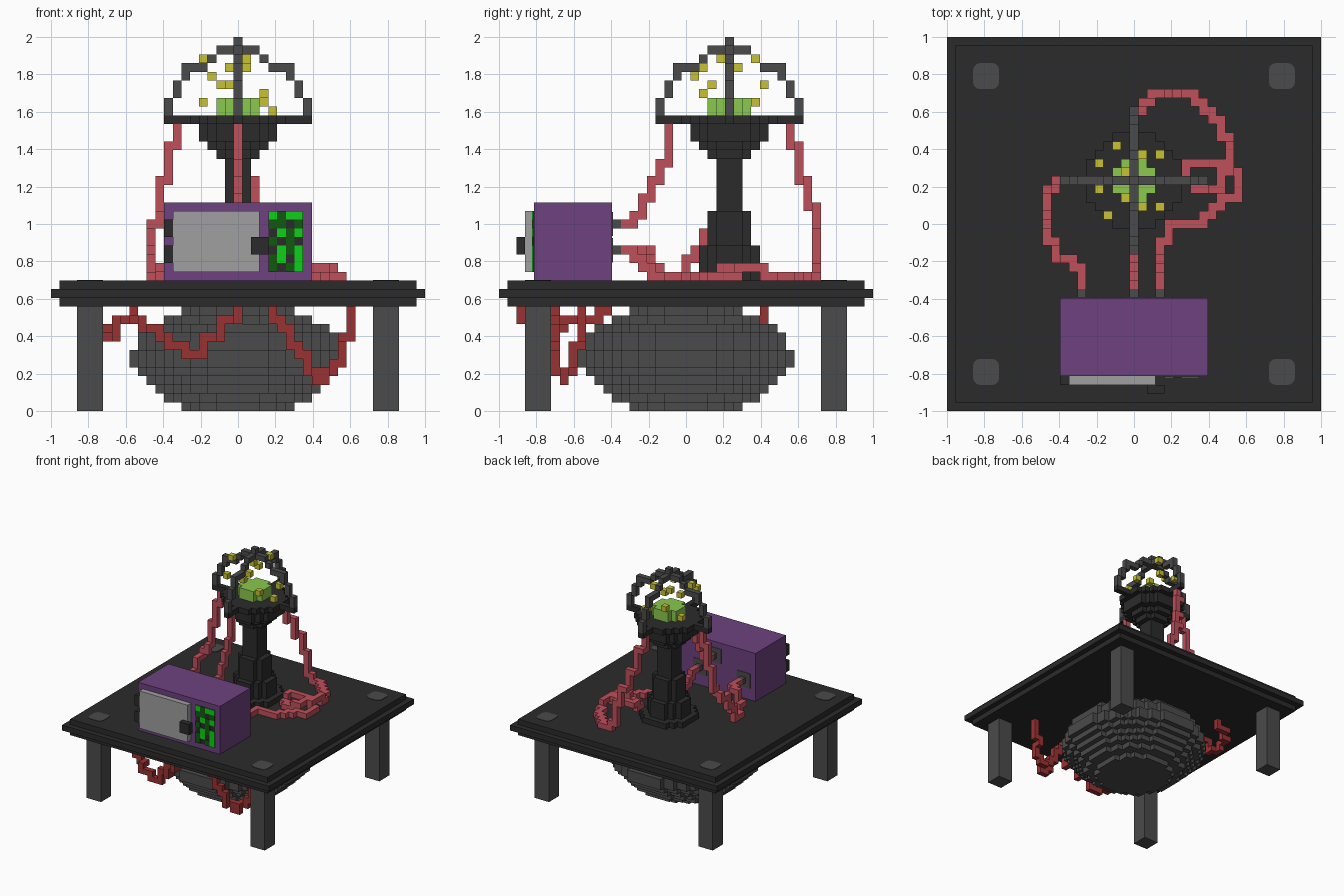
import bpy, bmesh
from mathutils import Vector

if "Cube" in bpy.data.objects:
    bpy.data.objects.remove(bpy.data.objects["Cube"])

V = 2 / 43  # edge of one cube; the whole model sits on this grid


def material(name, r, g, b):
    m = bpy.data.materials.new(name)
    m.diffuse_color = (r, g, b, 1)
    m.use_nodes = True
    m.node_tree.nodes["Principled BSDF"].inputs["Base Color"].default_value = m.diffuse_color
    return m


BLACK = material("black", 0.024, 0.024, 0.024)
GREY = material("grey", 0.07, 0.07, 0.07)
PURPLE = material("purple", 0.155, 0.053, 0.215)
SILVER = material("silver", 0.35, 0.35, 0.35)
BRIGHT = material("bright green", 0.005, 0.62, 0.01)
DARKGREEN = material("dark green", 0.005, 0.1, 0.005)
LIME = material("lime", 0.26, 0.58, 0.08)
YELLOW = material("yellow", 0.58, 0.54, 0.035)
RED = material("light red", 0.52, 0.08, 0.105)
DARKRED = material("dark red", 0.32, 0.032, 0.032)


def finish(name, bm, mat):
    bmesh.ops.recalc_face_normals(bm, faces=bm.faces)
    me = bpy.data.meshes.new(name)
    bm.to_mesh(me)
    bm.free()
    me.materials.append(mat)
    ob = bpy.data.objects.new(name, me)
    bpy.context.collection.objects.link(ob)
    return ob


def box(name, lo, hi, mat, round_corners=0):
    """Box between two corners in grid units."""
    bm = bmesh.new()
    bmesh.ops.create_cube(bm, size=1)
    for v in bm.verts:
        v.co = Vector([(l + h) / 2 + c * (h - l) for l, h, c in zip(lo, hi, v.co)]) * V
    if round_corners:
        up = [e for e in bm.edges if abs((e.verts[0].co - e.verts[1].co).normalized().z) > 0.9]
        bmesh.ops.bevel(bm, geom=up, offset=round_corners * V, segments=3,
                        profile=0.5, affect='EDGES')
    return finish(name, bm, mat)


def voxels(name, cells, mat):
    """Skin a set of grid cells, outer faces only."""
    cells = set(cells)
    bm = bmesh.new()
    for c in cells:
        for axis in range(3):
            for s in (-1, 1):
                n = list(c)
                n[axis] += s
                if tuple(n) in cells:
                    continue
                ring = []
                for a, b in ((-1, -1), (1, -1), (1, 1), (-1, 1)):
                    p = [0, 0, 0]
                    p[axis], p[(axis + 1) % 3], p[(axis + 2) % 3] = s, a * s, b
                    ring.append(bm.verts.new([(c[k] + p[k] / 2 + (0.5 if k == 2 else 0)) * V
                                              for k in range(3)]))
                bm.faces.new(ring)
    me_ob = None
    bm.normal_update()
    me = bpy.data.meshes.new(name)
    bm.to_mesh(me)
    bm.free()
    me.materials.append(mat)
    me_ob = bpy.data.objects.new(name, me)
    bpy.context.collection.objects.link(me_ob)
    return me_ob


def disc(n, cy, k):
    r = range(-n, n + 1)
    return {(i, cy + j, k) for i in r for j in r if i * i + j * j <= (n + 0.5) ** 2}


def cable(name, pts, mat):
    """Cable of cubes stepping along a polyline of grid cells."""
    cells = {pts[0]}
    for p, q in zip(pts, pts[1:]):
        c = list(p)
        steps = 2 * max(abs(b - a) for a, b in zip(p, q))
        for t in range(1, steps + 1):
            target = [round(a + (b - a) * t / steps) for a, b in zip(p, q)]
            for axis in (0, 1, 2):  # one axis at a time keeps faces touching
                c[axis] = target[axis]
                cells.add(tuple(c))
    voxels(name, cells, mat)


# Table: three slabs, the middle one wider
for k, h in ((12, 20.5), (13, 21.5), (14, 20.5)):
    box("table_slab", (-h, -h, k), (h, h, k + 1), BLACK)
for sx in (-17, 17):
    for sy in (-17, 17):
        box("table_leg", (sx - 1.5, sy - 1.5, 0), (sx + 1.5, sy + 1.5, 12), GREY)
        box("leg_cap", (sx - 1.5, sy - 1.5, 14.95), (sx + 1.5, sy + 1.5, 15.08), GREY, 0.8)

# Round tank under the table
tank = set()
for k, n in enumerate((6, 8, 9, 10, 11, 12, 12, 11, 11, 10, 8, 6)):
    tank |= disc(n, 0, k)
voxels("tank", tank, GREY)

# Pedestal with flared head and cross arms
CY = 5
pedestal = set()
for k, n in zip(range(15, 34), [4] + [3] * 3 + [2] * 4 + [1] * 6 + [2, 3, 4, 4, 5]):
    pedestal |= disc(n, CY, k)
for t in range(-8, 9):
    pedestal |= {(t, CY, 33), (0, CY + t, 33)}
voxels("pedestal", pedestal, BLACK)

# Cage: two crossing arches, given as (height, inner, outer)
cage = set()
for k, a, b in ((34, 8, 8), (35, 8, 8), (36, 7, 7), (37, 7, 7), (38, 6, 6),
                (39, 4, 6), (40, 3, 3), (41, 0, 2), (42, 0, 0)):
    for t in range(a, b + 1):
        for s in (-t, t):
            cage |= {(s, CY, k), (0, CY + s, k)}
voxels("cage", cage, GREY)

# Glowing core and sparks
voxels("core", disc(2, CY, 34) | disc(2, CY, 35), LIME)
voxels("sparks", [(-4, 4, 40), (-3, 1, 38), (3, 2, 36), (-1, 6, 39), (1, 8, 40), (3, 8, 35),
                  (-4, 7, 35), (-2, 9, 37), (-1, 3, 37), (1, 2, 39), (4, 5, 34)], YELLOW)

# Control box with door, hinges and handle
box("control_box", (-8.5, -17.5, 15), (8.5, -8.5, 24), PURPLE)
box("door", (-7.5, -18.5, 16), (2.5, -17.5, 23), SILVER)
for k in (17, 20):
    box("hinge", (-8.5, -18.5, k), (-7.5, -17.5, k + 2), BLACK)
box("handle_bar", (1.5, -19.5, 18), (3.5, -18.5, 20), BLACK)

# Indicator panel: dark plate with lamps (B bright, D dark)
box("panel", (3.5, -17.6, 16), (7.5, -17.4, 23), BLACK)
for row, line in enumerate(("BDBB", "DD.D", ".BDB", "D.D.", ".BDB", "DB.B", "D.DB")):
    for col, ch in enumerate(line):
        if ch != ".":
            box("lamp", (3.5 + col, -17.7, 22 - row), (4.5 + col, -17.55, 23 - row),
                BRIGHT if ch == "B" else DARKGREEN)

# Sockets on the back of the box
for i, k in ((-6, 18), (0, 21), (3, 18)):
    box("socket", (i - 0.5, -8.5, k), (i + 0.5, -7.5, k + 1), GREY)
    box("socket_plate", (i - 1.4, -8.55, k - 0.9), (i + 1.4, -8.4, k + 1.9), GREY)

# Cables above the table
cable("left_cable", [(-6, -7, 18), (-6, -5, 18), (-8, -4, 17), (-9, -3, 15), (-10, -1, 15),
                     (-10, 0, 16), (-10, 1, 18), (-10, 3, 20), (-9, 5, 22), (-9, 5, 25),
                     (-8, 5, 29), (-7, 5, 32)], RED)
cable("front_cable", [(0, -7, 21), (0, -5, 23), (0, -4, 25), (0, -3, 27), (0, -2, 30),
                      (0, -2, 32)], RED)
cable("coiled_cable", [(3, -7, 18), (3, -5, 17), (3, -4, 15), (3, -2, 15), (5, 0, 15),
                       (7, 0, 15), (11, 3, 15), (12, 4, 15), (12, 6, 15), (10, 7, 16),
                       (7, 7, 16), (6, 6, 15), (7, 4, 15), (8, 4, 15), (10, 5, 16),
                       (11, 7, 16), (11, 10, 15), (10, 12, 15), (7, 15, 15), (5, 15, 15),
                       (4, 15, 19), (3, 15, 22), (2, 14, 25), (1, 13, 28), (0, 12, 32)], RED)

# Cables hanging under the table
cable("hanging_cable_left", [(-12, -9, 11), (-12, -12, 10), (-10, -16, 9), (-7, -17, 7),
                             (-5, -17, 6), (-3, -17, 8), (-1, -18, 10), (0, -19, 11)], DARKRED)
cable("hanging_cable_right", [(4, -15, 11), (6, -15, 8), (8, -15, 4), (9, -14, 3), (10, -13, 4),
                              (12, -13, 6), (13, -12, 9), (13, -12, 11)], DARKRED)
cable("hanging_cable_back", [(-12, 9, 11), (-13, 9, 10), (-15, 7, 9), (-15, 5, 8),
                             (-13, 3, 10), (-12, 2, 11)], DARKRED)
